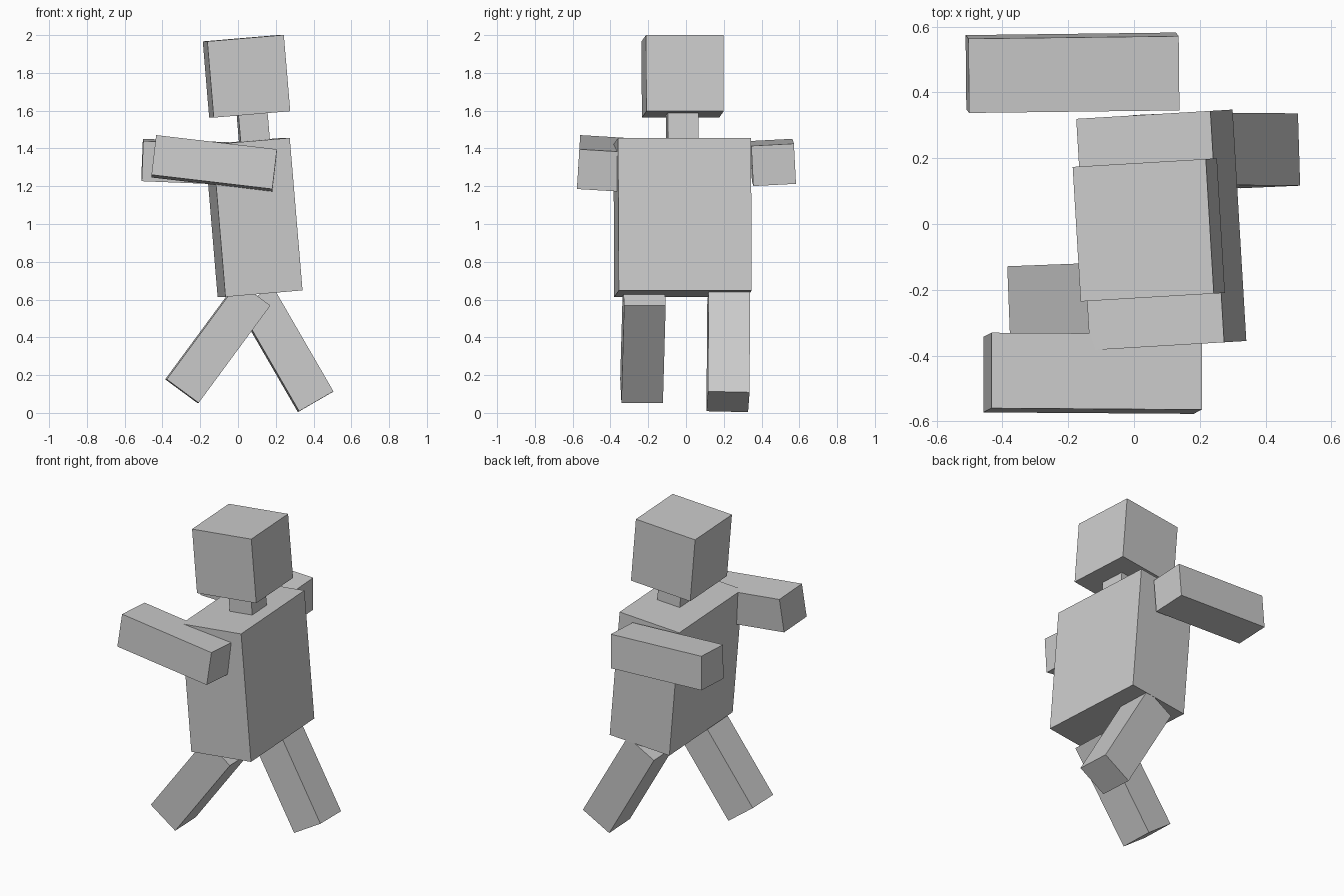
import bpy
from math import radians

# Clear the default cube only
if "Cube" in bpy.data.objects:
    bpy.data.objects.remove(bpy.data.objects["Cube"], do_unlink=True)

# Single flat grey
GREY = (0.6, 0.6, 0.6, 1)
grey = bpy.data.materials.new("plain grey")
grey.use_nodes = True
grey.diffuse_color = GREY
grey.node_tree.nodes["Principled BSDF"].inputs["Base Color"].default_value = GREY


def box(name, centre, size, angles):
    """Flat-faced block, turned by x, y, z angles in degrees."""
    bpy.ops.mesh.primitive_cube_add(size=1, location=centre,
                                    rotation=[radians(a) for a in angles])
    part = bpy.context.object
    part.name = name
    part.scale = size
    part.data.materials.append(grey)


# Head, neck and torso lean together
LEAN = (0, -4.8, 3.4)
box("head", (0.045, -0.018, 1.782), (0.407, 0.41, 0.405), LEAN)
box("neck", (0.081, -0.02, 1.51), (0.155, 0.162, 0.24), LEAN)
box("torso", (0.083, -0.018, 1.035), (0.41, 0.705, 0.81), LEAN)

# Arms reach forward
box("near_arm", (-0.126, -0.454, 1.321), (0.644, 0.23, 0.212), (-3.5, 6.7, -0.4))
box("far_arm", (-0.187, 0.46, 1.326), (0.64, 0.226, 0.213), (3, 2.3, 0.7))

# Legs in mid stride
box("near_leg", (-0.107, -0.228, 0.373), (0.21, 0.22, 0.64), (0, 36.4, 2.2))
box("far_leg", (0.251, 0.224, 0.336), (0.21, 0.22, 0.64), (-1.5, -30, 2.5))
